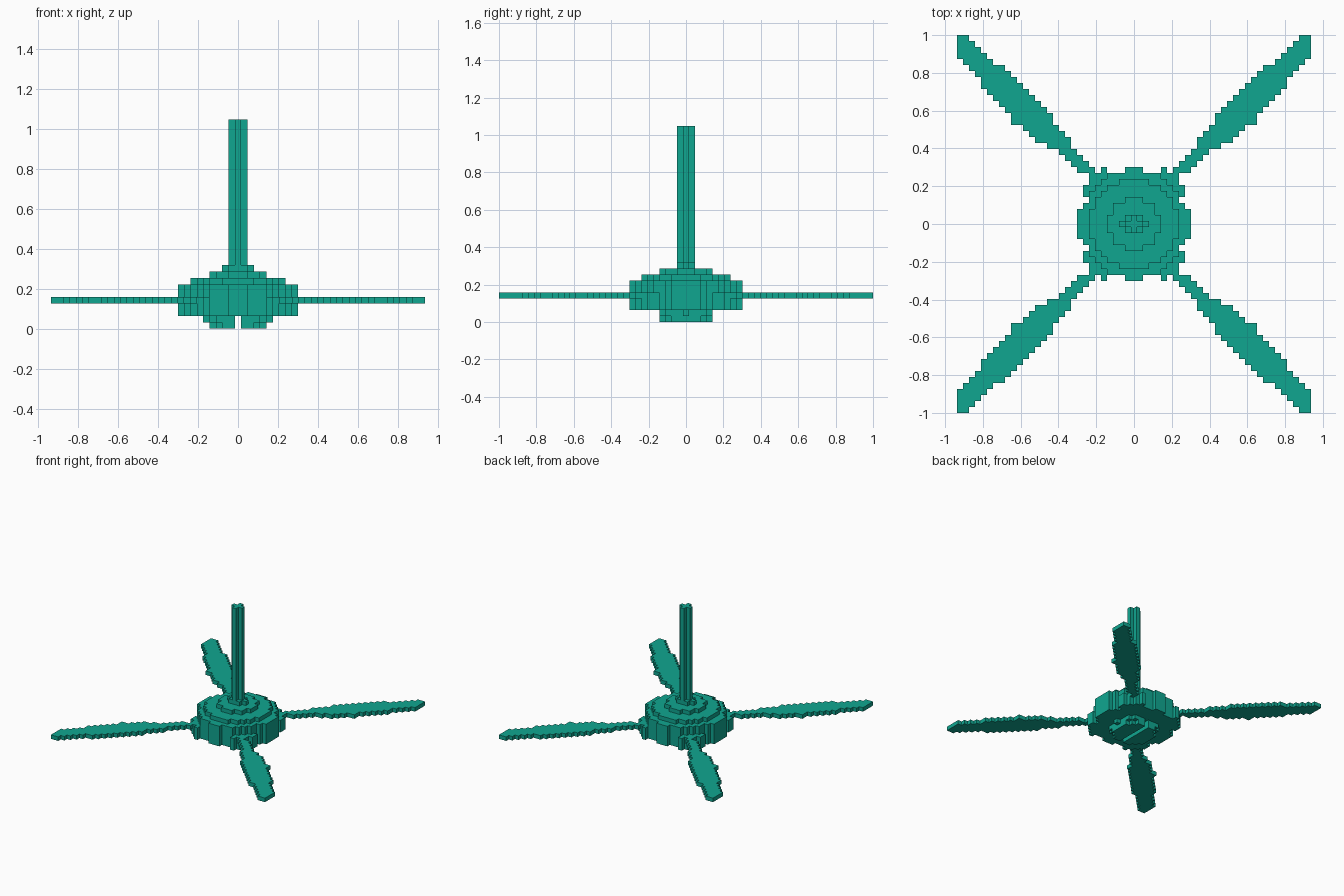
import bpy, bmesh
from mathutils import Vector

if "Cube" in bpy.data.objects:
    bpy.data.objects.remove(bpy.data.objects["Cube"])

H = 2 / 63  # block size

teal = bpy.data.materials.new("teal")
teal.diffuse_color = (0.005, 0.38, 0.28, 1)
teal.use_nodes = True
teal.node_tree.nodes["Principled BSDF"].inputs["Base Color"].default_value = teal.diffuse_color


def blocks(name, cells):
    """Outer skin of a set of grid blocks (x and y centred, z from 0)."""
    cells = set(cells)
    bm = bmesh.new()
    cache = {}

    def vert(p):
        if p not in cache:
            cache[p] = bm.verts.new(((p[0] - .5) * H, (p[1] - .5) * H, p[2] * H))
        return cache[p]

    for c in cells:
        for axis in range(3):
            for side in (0, 1):
                n = list(c)
                n[axis] += 1 if side else -1
                if tuple(n) in cells:
                    continue
                u, v = (axis + 1) % 3, (axis + 2) % 3
                quad = []
                for a, b in ((0, 0), (1, 0), (1, 1), (0, 1)):
                    p = list(c)
                    p[axis] += side
                    p[u] += a
                    p[v] += b
                    quad.append(vert(tuple(p)))
                bm.faces.new(quad if side else quad[::-1])
    me = bpy.data.meshes.new(name)
    bm.to_mesh(me)
    bm.free()
    me.materials.append(teal)
    ob = bpy.data.objects.new(name, me)
    bpy.context.collection.objects.link(ob)


def disc(r2, layers):
    return {(i, j, k) for i in range(-10, 11) for j in range(-10, 11)
            for k in layers if i * i + j * j <= r2}


def inside(x, y, poly):
    hit = False
    for (x1, y1), (x2, y2) in zip(poly, poly[1:] + poly[:1]):
        if (y1 > y) != (y2 > y) and x < (x2 - x1) * (y - y1) / (y2 - y1) + x1:
            hit = not hit
    return hit


def mirrored(cells):
    return {(sx * i, sy * j, k) for i, j, k in cells for sx in (1, -1) for sy in (1, -1)}


# Motor housing with stepped cap and corner brackets
body = disc(74, range(2, 7)) | disc(54, [7]) | disc(18, [8])
body |= {(i, j, 9) for i in range(-2, 3) for j in (-1, 0, 1) if abs(i) < 2 or j == 0}
ridge = {(9, j, k) for j in range(3) for k in range(2, 7)}
ridge |= {(i, 9, k) for i in range(2) for k in range(2, 7)}
ridge |= {(i, 8, k) for i in range(5) for k in range(2, 7)}
bracket = {(i, j, k) for i in range(5, 9) for j in range(5, 9) for k in range(2, 5)
           if i + j < 15}
bracket |= {(5, 9, k) for k in range(2, 5)}
blocks("motor_housing", body | mirrored(ridge | bracket))

# Split cap under the motor
under = {c for c in disc(25, [1]) | disc(20, [0]) if c[0] != 0}
blocks("bottom_cap", under)

# Hanging rod
blocks("rod", {(i, j, k) for k in range(9, 33) for i in (-1, 0, 1) for j in (-1, 0, 1)
               if abs(i) + abs(j) < 2})

# Four flat blades from one outline
outline = [(.16, .2), (.2, .3), (.32, .385), (.34, .44), (.45, .58), (.65, .78), (.84, .96),
           (.905, 1.0), (.935, 1.0), (.935, .9), (.84, .78), (.71, .62), (.62, .52),
           (.52, .45), (.42, .4), (.34, .33), (.26, .26)]
blade = {(i, j, 4) for i in range(5, 30) for j in range(5, 32)
         if inside(i * H, j * H, outline)} | {(29, 31, 4)}
for n, sx, sy in (("front_right", 1, -1), ("front_left", -1, -1),
                  ("back_right", 1, 1), ("back_left", -1, 1)):
    blocks("blade_" + n, {(sx * i, sy * j, k) for i, j, k in blade})
